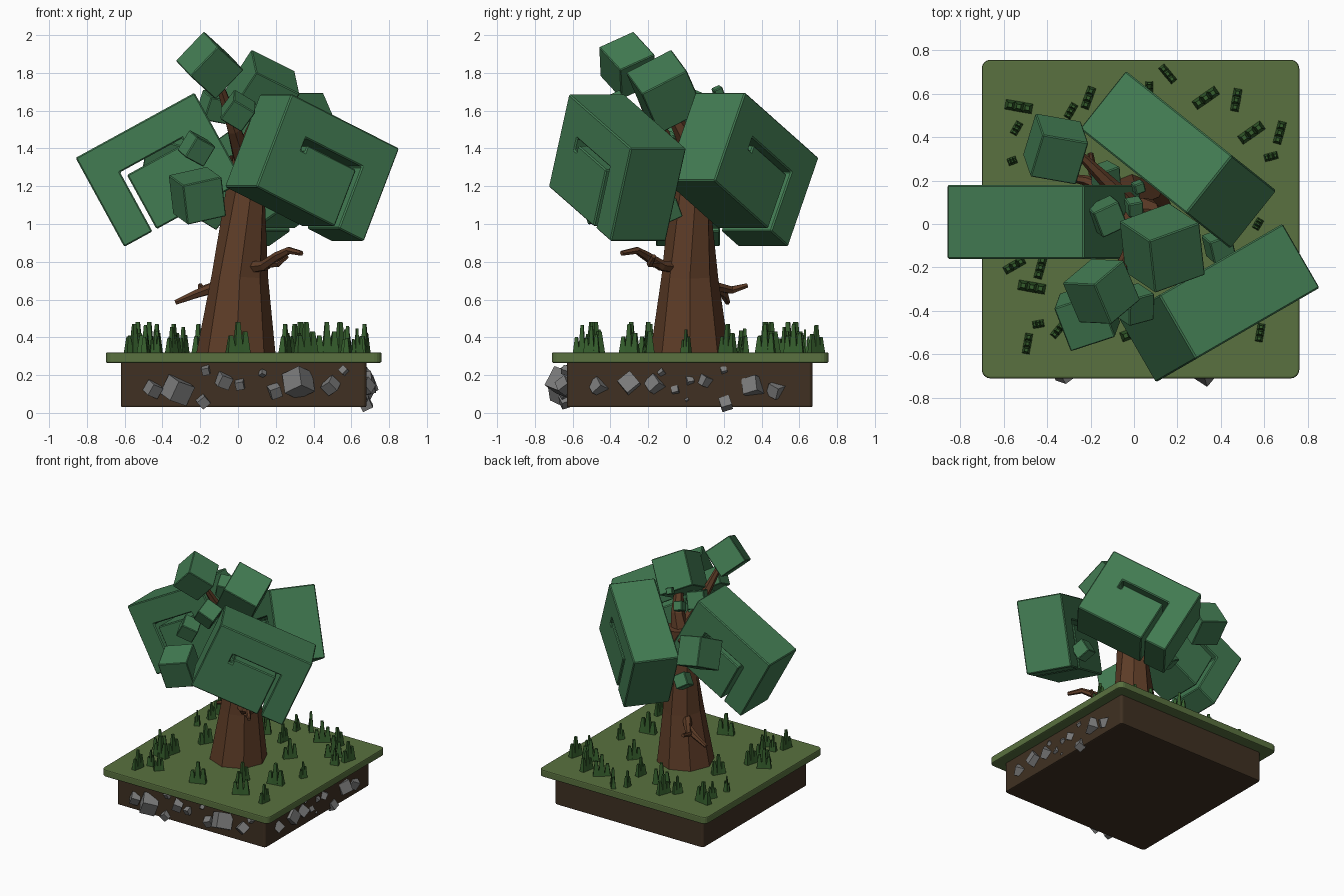
import bpy, bmesh, random
from math import radians, sin, cos, tau
from mathutils import Vector, Matrix, Euler

random.seed(4)


def material(name, rgb):
    m = bpy.data.materials.new(name)
    m.diffuse_color = (*rgb, 1)
    return m


LEAF = material("leaf", (0.055, 0.20, 0.085))
TURF = material("turf", (0.10, 0.165, 0.05))
BLADE = material("blade", (0.035, 0.11, 0.025))
SOIL = material("soil", (0.05, 0.03, 0.016))
BARK = material("bark", (0.11, 0.045, 0.02))
STONE = material("stone", (0.2, 0.2, 0.2))


def finish(bm, name, mat, bevel=0, segments=2):
    bmesh.ops.recalc_face_normals(bm, faces=bm.faces)
    me = bpy.data.meshes.new(name)
    bm.to_mesh(me)
    bm.free()
    me.materials.append(mat)
    ob = bpy.data.objects.new(name, me)
    bpy.context.collection.objects.link(ob)
    if bevel:
        b = ob.modifiers.new("bevel", "BEVEL")
        b.width, b.segments = bevel, segments
    return ob


def slab(name, lo, hi, mat, corner, bevel):
    lo, hi = Vector(lo), Vector(hi)
    bm = bmesh.new()
    bmesh.ops.create_cube(bm, size=1, matrix=Matrix.Translation((lo + hi) / 2) @ Matrix.Diagonal((*(hi - lo), 1)))
    upright = [e for e in bm.edges if abs(e.verts[0].co.z - e.verts[1].co.z) > 0.01]
    bmesh.ops.bevel(bm, geom=upright, offset=corner, segments=4, profile=0.5, affect='EDGES')
    ob = finish(bm, name, mat, bevel)
    ob.modifiers["bevel"].limit_method = 'ANGLE'
    return ob


def add_tube(bm, path, radii, sides):
    pts = [Vector(p) for p in path]
    rings = []
    for i, (p, r) in enumerate(zip(pts, radii)):
        t = pts[min(i + 1, len(pts) - 1)] - pts[max(i - 1, 0)]
        q = t.to_track_quat('Z', 'Y')
        rings.append([bm.verts.new(p + q @ Vector((r * cos(tau * k / sides), r * sin(tau * k / sides), 0)))
                      for k in range(sides)])
    for a, b in zip(rings, rings[1:]):
        for k in range(sides):
            n = (k + 1) % sides
            bm.faces.new((a[k], a[n], b[n], b[k]))
    bm.faces.new(rings[0])
    bm.faces.new(rings[-1])


def add_cube(bm, centre, edge, rot):
    bmesh.ops.create_cube(bm, size=edge, matrix=Matrix.Translation(centre) @ rot.to_matrix().to_4x4())


# ground: soil block with an overhanging turf slab
slab("soil", (-0.62, -0.63, 0.03), (0.68, 0.67, 0.28), SOIL, 0.02, 0.008)
slab("turf", (-0.70, -0.71, 0.265), (0.76, 0.755, 0.32), TURF, 0.04, 0.008)

# trunk and branches
bm = bmesh.new()
add_tube(bm, [(-0.01, 0.02, 0.31), (0.01, 0.02, 0.72), (0.04, 0.02, 1.2), (0.04, 0.03, 1.36)],
         [0.21, 0.15, 0.105, 0.09], 8)
finish(bm, "trunk", BARK)
branches = [
    ([(0.06, -0.05, 0.77), (0.14, -0.13, 0.78), (0.21, -0.21, 0.83), (0.27, -0.26, 0.86), (0.335, -0.34, 0.845)],
     [0.035, 0.03, 0.025, 0.02, 0.014]),
    ([(0.15, -0.14, 0.79), (0.21, -0.19, 0.79), (0.26, -0.17, 0.83)], [0.025, 0.02, 0.013]),
    ([(-0.06, 0.08, 0.72), (-0.13, 0.16, 0.66), (-0.22, 0.2, 0.63), (-0.33, 0.22, 0.585)],
     [0.035, 0.03, 0.024, 0.014]),
    ([(-0.12, 0.15, 0.67), (-0.19, 0.24, 0.65), (-0.2, 0.325, 0.675)], [0.027, 0.022, 0.013]),
    ([(0.03, 0.04, 1.25), (-0.08, 0.15, 1.33), (-0.24, 0.31, 1.40)], [0.05, 0.04, 0.02]),
    ([(0.04, 0.02, 1.3), (0.07, 0.0, 1.45), (0.12, -0.08, 1.6)], [0.07, 0.05, 0.03]),
    ([(0.04, 0.02, 1.3), (-0.02, -0.15, 1.5), (-0.1, -0.27, 1.75)], [0.06, 0.04, 0.02]),
]
bm = bmesh.new()
for path, radii in branches:
    add_tube(bm, path, radii, 6)
finish(bm, "branches", BARK)

# big leaf blocks: slotted side profile (inward, down), pushed across the width
PROFILE = [(0, 0), (.718, 0), (.718, .537), (.195, .537), (.195, .21), (.52, .21), (.52, .25),
           (.545, .25), (.545, .18), (.17, .18), (.17, .537), (0, .537)]


def leaf_block(name, corner, heading, tilt, width=0.34):
    a, t = radians(heading), radians(tilt)
    inward, across, up = Vector((cos(a), sin(a), 0)), Vector((-sin(a), cos(a), 0)), Vector((0, 0, 1))
    e1, e2 = inward * cos(t) + up * sin(t), inward * sin(t) - up * cos(t)
    bm = bmesh.new()
    sides = [[bm.verts.new(Vector(corner) + e1 * u + e2 * v + across * s * width / 2) for u, v in PROFILE]
             for s in (-1, 1)]
    n = len(PROFILE)
    for s in sides:
        bm.faces.new(s)
    for k in range(n):
        j = (k + 1) % n
        bm.faces.new((sides[0][k], sides[0][j], sides[1][j], sides[1][k]))
    finish(bm, name, LEAF, 0.007, 1)


leaf_block("leaf_block_left", (-0.86, 0.01, 1.35), 0, 28.7)
leaf_block("leaf_block_right", (0.77, -0.145, 1.40), 210, 23.7)
leaf_block("leaf_block_back", (-0.145, 0.572, 1.35), -38.5, 29)

# small leaf cubes: centre, edge, rotation in degrees
cubes = [
    ((-0.15, -0.31, 1.84), 0.215, (28, 35, 40)),
    ((0.13, -0.11, 1.70), 0.27, (30, 25, 20)),
    ((-0.215, -0.42, 1.15), 0.22, (15, -12, 18)),
    ((-0.36, 0.345, 1.38), 0.22, (25, 15, -10)),
    ((-0.13, 0.22, 1.05), 0.10, (30, 30, 20)),
    ((-0.22, -0.30, 1.40), 0.125, (20, 25, 30)),
    ((0.0, -0.37, 1.60), 0.135, (30, 30, 15)),
    ((-0.125, 0.035, 1.62), 0.13, (20, 10, 25)),
    ((0.39, -0.10, 1.08), 0.11, (25, 15, 20)),
    ((0.02, 0.17, 1.70), 0.05, (25, 15, 20)),
    ((0.0, 0.08, 1.55), 0.07, (30, 15, 10)),
    ((0.0, -0.09, 1.45), 0.06, (15, 25, 30)),
]
bm = bmesh.new()
for c, e, r in cubes:
    add_cube(bm, c, e, Euler([radians(d) for d in r]))
finish(bm, "leaf_cubes", LEAF, 0.005, 1)

# grass tufts: each a row of three tapered blades; x, y, heading, length
tufts = [(-.53, .54, -10, .12), (-.29, .52, 60, .07), (-.21, .58, 70, .1), (.07, .63, 90, .05),
         (.155, .69, -50, .09), (.33, .58, 35, .12), (.47, .57, 80, .1), (.54, .42, 35, .12),
         (.67, .42, 75, .1), (.63, .31, 15, .06), (-.56, .29, 20, .04), (-.54, .44, 60, .06),
         (-.55, -.19, 30, .1), (-.43, -.2, 75, .1), (-.47, -.29, -10, .12), (-.44, -.46, 10, .05),
         (-.35, -.49, 50, .07), (-.49, -.55, 80, .09), (.57, 0, 60, .05), (.58, -.5, 80, .08),
         (0, -.5, 20, .12), (.25, -.3, 70, .1), (.36, -.48, 30, .12), (.3, .22, 50, .1),
         (.47, -.2, 10, .12), (.1, .42, 80, .08), (-.1, .45, 30, .12), (-.34, .08, 60, .1)]
bm = bmesh.new()
for x, y, heading, length in tufts:
    m = Matrix.Translation((x, y, 0.31)) @ Matrix.Rotation(radians(heading), 4, 'Z')
    step, wide = length / 3, max(0.03, length / 3)
    for k, tall in ((-1, 0.10), (0, 0.17), (1, 0.12)):
        h = tall * (0.62 + 3.2 * length)
        made = bmesh.ops.create_cube(bm, size=1)["verts"]
        for v in made:
            s = 0.5 if v.co.z > 0 else 1.2
            v.co = m @ Vector((k * step + v.co.x * step * s, v.co.y * wide * s, (v.co.z + 0.5) * h))
finish(bm, "grass_blades", BLADE)

# stones set in the front and right soil faces: along, height, radius
front = [(-.45, .125, .05), (-.32, .12, .085), (-.17, .225, .03), (-.185, .06, .04), (-.075, .17, .05),
         (.01, .15, .034), (.13, .21, .022), (.195, .115, .045), (.32, .16, .088), (.49, .145, .05),
         (.56, .225, .028)]
right = [(-.465, .14, .05), (-.3, .155, .066), (-.165, .15, .055), (-.13, .215, .024), (-.055, .12, .028),
         (.02, .17, .027), (.005, .07, .014), (.1, .17, .04), (.2, .225, .024), (.21, .05, .045),
         (.355, .14, .066), (.475, .12, .05)]
bm = bmesh.new()
for u, z, r in front:
    add_cube(bm, (u, -0.63 - r * 0.25, z), r * 1.3, Euler([random.uniform(0.2, 1.3) for _ in range(3)]))
for u, z, r in right:
    add_cube(bm, (0.675, u, z), r * 1.3, Euler([random.uniform(0.2, 1.3) for _ in range(3)]))
finish(bm, "stones", STONE)
